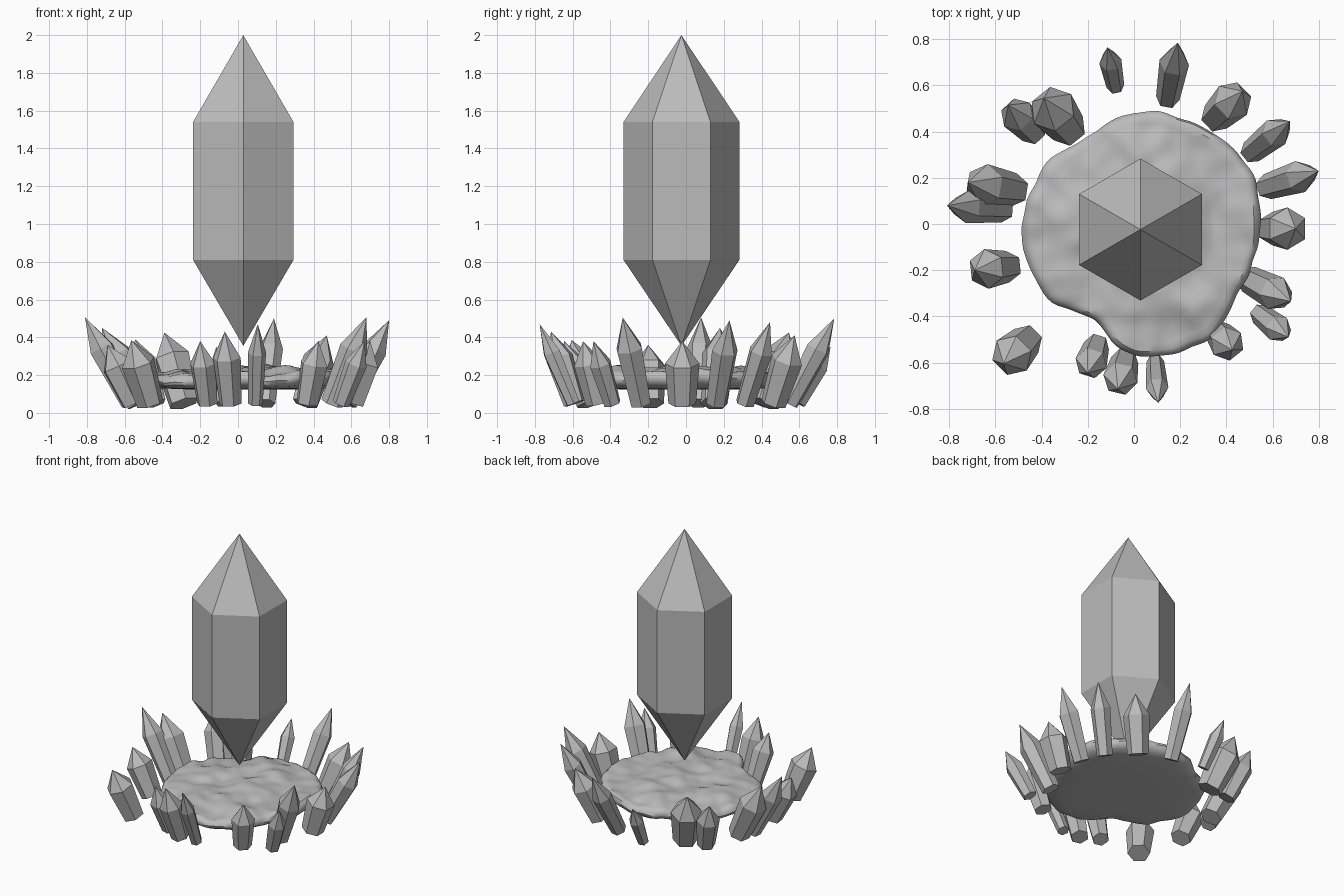
import bpy, bmesh, math
from math import cos, sin, pi
from mathutils import Vector, noise

if "Cube" in bpy.data.objects:
    bpy.data.objects.remove(bpy.data.objects["Cube"])

stone = bpy.data.materials.new("grey stone")
stone.use_nodes = True
grey = (0.5, 0.5, 0.5, 1)
stone.diffuse_color = grey
stone.node_tree.nodes["Principled BSDF"].inputs["Base Color"].default_value = grey


def finish(bm, name):
    bmesh.ops.recalc_face_normals(bm, faces=bm.faces)
    mesh = bpy.data.meshes.new(name)
    bm.to_mesh(mesh)
    bm.free()
    mesh.materials.append(stone)
    obj = bpy.data.objects.new(name, mesh)
    bpy.context.collection.objects.link(obj)
    return obj


def add_ring(bm, sides, radius, z, turn):
    return [bm.verts.new((radius * cos(turn + 2 * pi * i / sides),
                          radius * sin(turn + 2 * pi * i / sides), z)) for i in range(sides)]


def bridge(bm, lower, upper):
    n = len(lower)
    for i in range(n):
        bm.faces.new((lower[i], lower[(i + 1) % n], upper[(i + 1) % n], upper[i]))


def cap(bm, ring, point):
    tip = bm.verts.new(point)
    for i in range(len(ring)):
        bm.faces.new((ring[i], ring[(i + 1) % len(ring)], tip))


# Large floating crystal with a point at each end
bm = bmesh.new()
low = add_ring(bm, 6, 0.307, 0.81, pi / 6)
high = add_ring(bm, 6, 0.307, 1.54, pi / 6)
bridge(bm, low, high)
cap(bm, low, (0, 0, 0.355))
cap(bm, high, (0, 0, 2.0))
finish(bm, "floating_crystal").location = (0.028, -0.024, 0)


# Leaning crystals: base x, y, tip x, y, z, width
def small_crystal(name, bx, by, tx, ty, tz, width):
    radius = width / 2
    outward = Vector((tx - bx, ty - by, 0)).normalized()
    base = Vector((bx, by, 0.05)) + outward * radius * 0.6
    axis = Vector((tx, ty, tz)) - base
    length = axis.length
    bm = bmesh.new()
    bottom = add_ring(bm, 6, radius * 0.86, 0, 0)
    shoulder = add_ring(bm, 6, radius * 1.08, length * 0.64, 0)
    bm.faces.new(bottom)
    bridge(bm, bottom, shoulder)
    cap(bm, shoulder, (0, 0, length))
    obj = finish(bm, name)
    obj.location = base
    obj.rotation_euler = axis.to_track_quat("Z", "Y").to_euler()


crystals = [
    (-.075, .57, -.115, .765, .35, .09), (.14, .51, .19, .785, .5, .12),
    (.32, .43, .47, .575, .41, .16), (.48, .29, .675, .445, .48, .12),
    (.54, .15, .8, .23, .49, .13), (.55, -.02, .7, -.02, .38, .17),
    (.46, -.22, .68, -.335, .505, .14), (.52, -.37, .67, -.49, .38, .11),
    (.34, -.44, .425, -.545, .38, .14), (.09, -.57, .105, -.775, .47, .09),
    (-.03, -.55, -.07, -.715, .43, .14), (-.15, -.49, -.2, -.645, .38, .13),
    (-.43, -.47, -.565, -.605, .385, .17), (-.5, -.18, -.69, -.2, .36, .16),
    (-.53, .06, -.81, .08, .505, .13), (-.47, .14, -.72, .18, .45, .17),
    (-.41, .37, -.545, .515, .39, .14), (-.25, .37, -.39, .545, .425, .19)]
for number, spec in enumerate(crystals, 1):
    small_crystal("leaning_crystal_%d" % number, *spec)


# Rough rock slab with an uneven outline and a rippled top
outline = [.52, .54, .52, .52, .47, .5, .52, .5, .44, .54, .55, .5]
SEGMENTS = 120


def rim_radius(angle):
    place = angle / (2 * pi) * len(outline)
    i = int(place)
    t = place - i
    t = t * t * (3 - 2 * t)
    return outline[i % 12] * (1 - t) + outline[(i + 1) % 12] * t


# Cross-section from underside to top: radius fraction, height, ripple strength
profile = [(.3, .125, 0), (.6, .125, 0), (.85, .13, 0), (.94, .14, .3), (.985, .155, .6),
           (1, .175, .8), (.985, .195, 1), (.95, .21, 1)]
profile += [(.95 * k / 20, .235 - .025 * (k / 20) ** 2, 1) for k in range(19, 0, -1)]


def slab_point(fraction, z, ripple, angle):
    r = rim_radius(angle) * fraction
    p = Vector((r * cos(angle), r * sin(angle), 0))
    wave = noise.noise(p * 4.5) * .035 + noise.noise(p * 11 + Vector((3, 7, 1))) * .014
    edge = 1 + .03 * noise.noise(p * 9) * fraction
    return (p.x * edge, p.y * edge, z + ripple * (wave + .025 * p.x))


bm = bmesh.new()
rings = [[bm.verts.new(slab_point(*row, 2 * pi * i / SEGMENTS)) for i in range(SEGMENTS)]
         for row in profile]
for lower, upper in zip(rings, rings[1:]):
    bridge(bm, lower, upper)
cap(bm, rings[0], (0, 0, .125))
cap(bm, rings[-1], slab_point(0, .235, 1, 0))
slab = finish(bm, "rock_slab")
slab.location = (.03, -.03, 0)
bpy.context.view_layer.objects.active = slab
slab.select_set(True)
bpy.ops.object.shade_smooth_by_angle(angle=math.radians(40))
